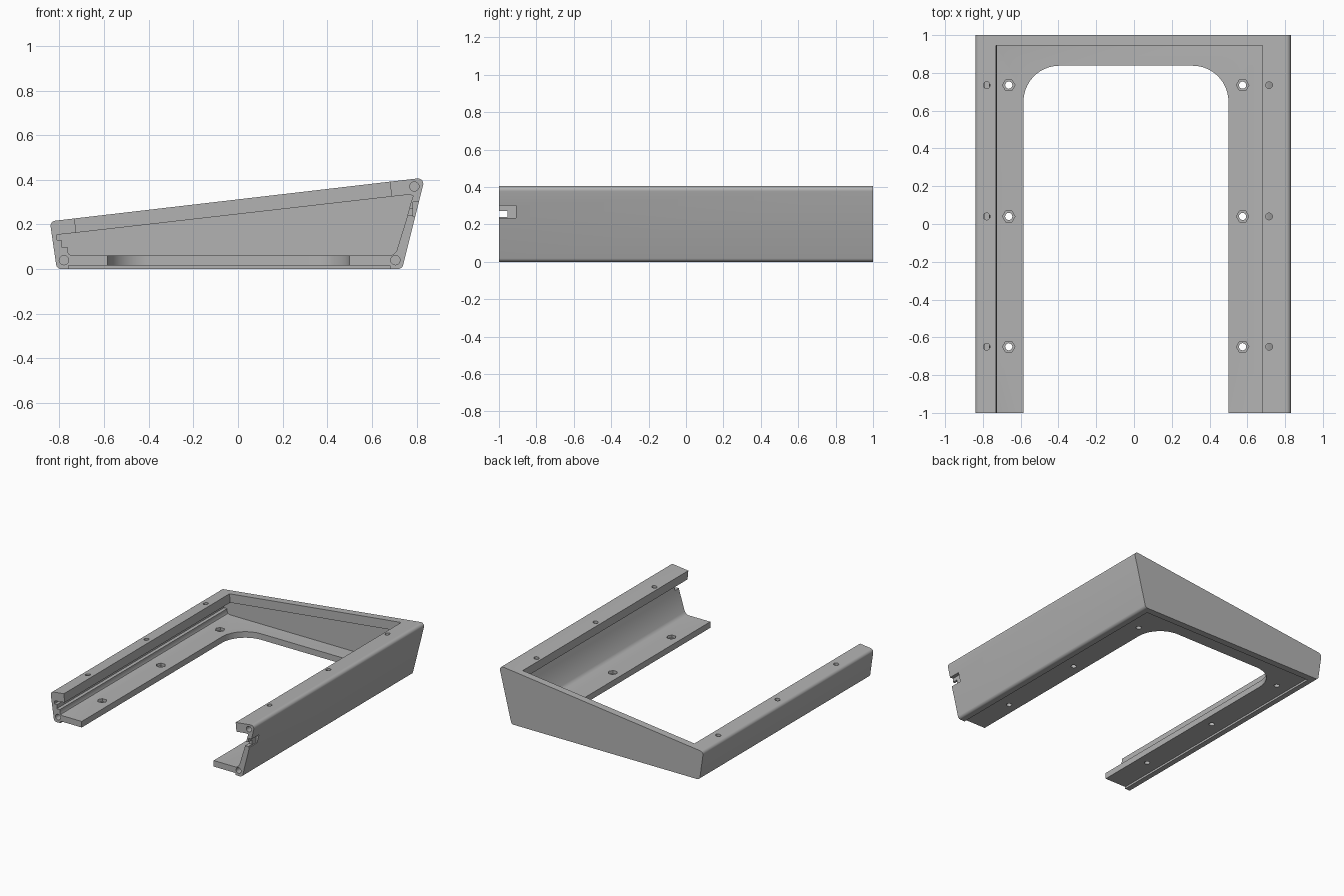
import bpy, bmesh, math
from mathutils import Vector

if "Cube" in bpy.data.objects:
    bpy.data.objects.remove(bpy.data.objects["Cube"], do_unlink=True)

grey = bpy.data.materials.new("plain grey")
grey.use_nodes = True
colour = (0.45, 0.45, 0.45, 1)
grey.diffuse_color = colour
grey.node_tree.nodes["Principled BSDF"].inputs["Base Color"].default_value = colour


def rounded(points, radius, steps=8):
    """Replace every corner of a polygon with a tangent arc."""
    out = []
    for i, p in enumerate(points):
        p = Vector(p)
        a = (Vector(points[i - 1]) - p).normalized()
        b = (Vector(points[(i + 1) % len(points)]) - p).normalized()
        half = a.angle(b) / 2
        centre = p + (a + b).normalized() * radius / math.sin(half)
        start = p + a * radius / math.tan(half) - centre
        end = p + b * radius / math.tan(half) - centre
        sweep = start.angle(end)
        for k in range(steps + 1):
            t = k / steps
            out.append(centre + (start * math.sin((1 - t) * sweep)
                                 + end * math.sin(t * sweep)) / math.sin(sweep))
    return out


def prism(name, points, lo, hi, axis):
    """Extrude a polygon: xz outline along y, or xy outline along z."""
    bm = bmesh.new()
    place = (lambda p: (p[0], lo, p[1])) if axis == "y" else (lambda p: (p[0], p[1], lo))
    face = bm.faces.new([bm.verts.new(place(p)) for p in points])
    move = Vector((0, hi - lo, 0)) if axis == "y" else Vector((0, 0, hi - lo))
    new = bmesh.ops.extrude_face_region(bm, geom=[face])["geom"]
    bmesh.ops.translate(bm, vec=move, verts=[v for v in new if isinstance(v, bmesh.types.BMVert)])
    bmesh.ops.recalc_face_normals(bm, faces=bm.faces)
    mesh = bpy.data.meshes.new(name)
    bm.to_mesh(mesh)
    bm.free()
    mesh.materials.append(grey)
    ob = bpy.data.objects.new(name, mesh)
    bpy.context.collection.objects.link(ob)
    return ob


def ring(x, y, r, sides):
    return [(x + r * math.cos(math.tau * i / sides),
             y + r * math.sin(math.tau * i / sides)) for i in range(sides)]


def box(x0, x1, y0, y1):
    return [(x0, y0), (x1, y0), (x1, y1), (x0, y1)]


# Outer wedge with rounded long edges
outline = [(-0.812, 0), (0.735, 0), (0.838, 0.41), (-0.843, 0.214)]
frame = prism("wedge_frame", rounded(outline, 0.024), -1, 1, "y")

# Interior below the overhanging lip
cavity = [(0.76, 0.333), (0.785, 0.33), (0.775, 0.30), (0.755, 0.225), (0.71, 0.08),
          (0.695, 0.065), (0.68, 0.06), (-0.74, 0.06), (-0.758, 0.066), (-0.765, 0.08),
          (-0.765, 0.10), (-0.79, 0.10), (-0.79, 0.13), (-0.81, 0.13),
          (-0.81, 0.154), (-0.725, 0.163)]
cutters = [prism("interior_cutter", cavity, -1.1, 0.965, "y")]

# Opening inside the top lip
cutters.append(prism("top_opening_cutter",
                     [(-0.725, 0.15), (0.69, 0.30), (0.675, 0.45), (-0.75, 0.45)],
                     -1.1, 0.945, "y"))

# Rounded bay through the floor
bay = rounded(box(-0.585, 0.5, -1.6, 0.838), 0.19, 14)
cutters.append(prism("floor_bay_cutter", bay, -0.1, 0.1, "z"))

# Shallow recess under the floor
cutters.append(prism("underside_recess_cutter", box(-0.76, 0.68, -1.1, 0.95), -0.1, 0.015, "z"))

# Lip screw holes, floor holes and hexagonal nut pockets
for y in (-0.65, 0.04, 0.735):
    for x, z in ((-0.78, 0.14), (0.715, 0.29)):
        cutters.append(prism("lip_hole_cutter", ring(x, y, 0.018, 20), z, 0.6, "z"))
    for x in (-0.663, 0.575):
        cutters.append(prism("floor_hole_cutter", ring(x, y, 0.019, 20), -0.1, 0.1, "z"))
        cutters.append(prism("nut_pocket_cutter", ring(x, y, 0.033, 6), 0.04, 0.1, "z"))

# Blind screw holes in the front ends
for x, z in ((0.79, 0.37), (0.705, 0.04), (-0.78, 0.04)):
    cutters.append(prism("end_hole_cutter", ring(x, z, 0.021, 20), -1.1, -0.9, "y"))

# Stepped notch at the front of the left wall
cutters.append(prism("notch_cutter", box(0.785, 0.95, 0.235, 0.3), -1.1, -0.91, "y"))
cutters.append(prism("notch_slot_cutter", box(0.72, 0.95, 0.24, 0.272), -1.1, -0.955, "y"))

for cutter in cutters:
    mod = frame.modifiers.new(cutter.name, "BOOLEAN")
    mod.operation = "DIFFERENCE"
    mod.solver = "EXACT"
    mod.object = cutter

# Apply the cuts, then remove the cutters
graph = bpy.context.evaluated_depsgraph_get()
cut_mesh = bpy.data.meshes.new_from_object(frame.evaluated_get(graph))
frame.modifiers.clear()
frame.data = cut_mesh
for cutter in cutters:
    bpy.data.objects.remove(cutter, do_unlink=True)

bpy.ops.object.select_all(action="DESELECT")
frame.select_set(True)
bpy.context.view_layer.objects.active = frame
bpy.ops.object.shade_smooth_by_angle(angle=math.radians(30))
